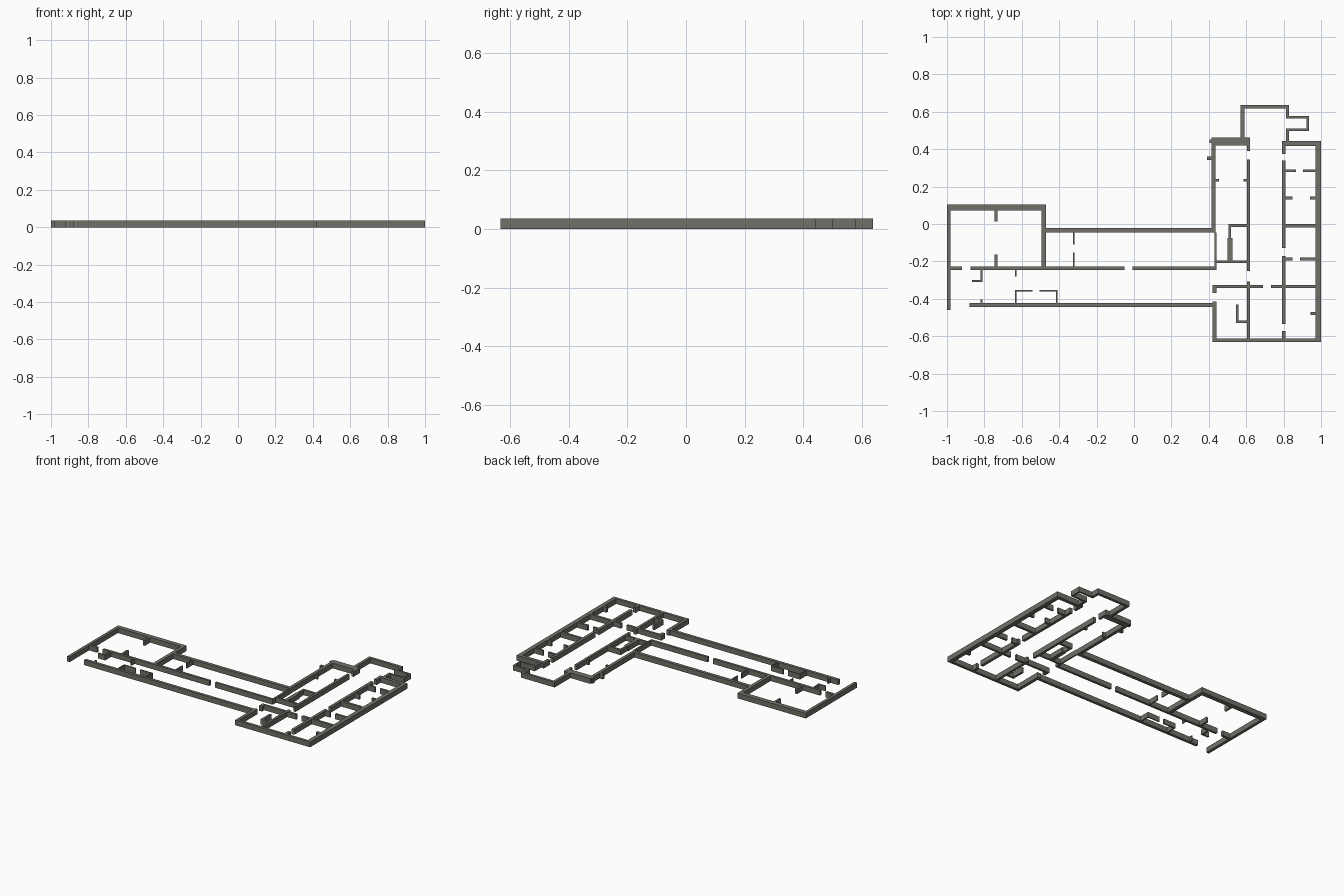
import bpy, bmesh, math

H = 0.036  # wall height

mat = bpy.data.materials.new("warm grey")
mat.diffuse_color = (0.165, 0.16, 0.14, 1)


def across(y0, y1, *spans):
    """Wall running along x, with gaps between the spans."""
    return [(a, b, y0, y1) for a, b in spans]


def along(x0, x1, *spans):
    """Wall running along y, with gaps between the spans."""
    return [(x0, x1, a, b) for a, b in spans]


def build(name, rects):
    """Merge wall footprints on a grid of their edges, then extrude upward."""
    xs = sorted({v for r in rects for v in r[:2]})
    ys = sorted({v for r in rects for v in r[2:]})
    bm = bmesh.new()
    verts = {}

    def vert(i, j):
        if (i, j) not in verts:
            verts[i, j] = bm.verts.new((xs[i], ys[j], 0))
        return verts[i, j]

    for i in range(len(xs) - 1):
        for j in range(len(ys) - 1):
            cx, cy = (xs[i] + xs[i + 1]) / 2, (ys[j] + ys[j + 1]) / 2
            if any(a < cx < b and c < cy < d for a, b, c, d in rects):
                bm.faces.new([vert(i, j), vert(i + 1, j), vert(i + 1, j + 1), vert(i, j + 1)])
    ext = bmesh.ops.extrude_face_region(bm, geom=bm.faces[:], use_keep_orig=True)
    top = [g for g in ext["geom"] if isinstance(g, bmesh.types.BMVert)]
    bmesh.ops.translate(bm, verts=top, vec=(0, 0, H))
    bmesh.ops.dissolve_limit(bm, angle_limit=math.radians(1), verts=bm.verts[:], edges=bm.edges[:])
    bmesh.ops.recalc_face_normals(bm, faces=bm.faces[:])
    me = bpy.data.meshes.new(name)
    bm.to_mesh(me)
    bm.free()
    me.materials.append(mat)
    bpy.context.collection.objects.link(bpy.data.objects.new(name, me))


# Left wing hall and the long corridor walls
build("left_wing_and_corridor_walls",
      along(-1, -0.98, (-0.46, 0.105))
      + across(0.073, 0.105, (-1, -0.47))
      + along(-0.495, -0.47, (-0.23, 0.105))
      + across(-0.045, -0.022, (-0.47, 0.42))
      + across(-0.245, -0.228, (-0.98, -0.92), (-0.875, -0.05), (-0.007, 0.43))
      + across(-0.443, -0.423, (-0.88, 0.42)))

# Thin partitions of the left wing
build("left_wing_partitions",
      along(-0.745, -0.73, (0.013, 0.073), (-0.228, -0.163))
      + along(-0.325, -0.317, (-0.11, -0.045), (-0.228, -0.153))
      + along(-0.82, -0.81, (-0.31, -0.245), (-0.423, -0.403))
      + across(-0.31, -0.3, (-0.867, -0.81))
      + along(-0.635, -0.627, (-0.28, -0.245), (-0.423, -0.352))
      + across(-0.36, -0.352, (-0.635, -0.542), (-0.505, -0.41))
      + along(-0.418, -0.41, (-0.423, -0.352)))

# Outer shell of the right wing
build("right_wing_outer_walls",
      along(0.415, 0.437, (-0.045, 0.463))
      + along(0.43, 0.44, (-0.245, -0.045))
      + across(0.42, 0.463, (0.415, 0.62))
      + across(0.433, 0.452, (0.405, 0.415))
      + across(0.343, 0.362, (0.39, 0.415))
      + along(0.42, 0.442, (-0.368, -0.327), (-0.632, -0.415))
      + across(-0.632, -0.613, (0.42, 1))
      + along(0.97, 1, (-0.632, 0.443))
      + across(0.418, 0.443, (0.79, 1)))

# Hall walls on both sides of the right wing's passage
build("right_wing_hall_walls",
      along(0.603, 0.62, (0.39, 0.42), (-0.25, 0.345), (-0.613, -0.308))
      + along(0.79, 0.81, (0.375, 0.418), (-0.128, 0.34), (-0.535, -0.17), (-0.613, -0.573))
      + across(-0.343, -0.327, (0.442, 0.69), (0.733, 0.97)))

# Small rooms west of the passage
build("west_room_partitions",
      across(0.227, 0.24, (0.437, 0.455), (0.585, 0.603))
      + across(-0.015, 0, (0.505, 0.603))
      + along(0.505, 0.518, (-0.2, 0))
      + along(0.5, 0.527, (-0.2, -0.075))
      + across(-0.208, -0.195, (0.44, 0.603))
      + along(0.545, 0.56, (-0.53, -0.43))
      + across(-0.53, -0.515, (0.545, 0.603)))

# Row of rooms east of the passage
build("east_room_partitions",
      across(0.277, 0.291, (0.81, 0.865), (0.903, 0.97))
      + across(0.132, 0.146, (0.81, 0.847), (0.94, 0.97))
      + across(-0.018, 0.0, (0.81, 0.97))
      + across(-0.195, -0.18, (0.81, 0.847), (0.887, 0.97))
      + across(-0.487, -0.47, (0.945, 0.97)))

# Rear annex with its side closet
build("rear_annex_walls",
      along(0.57, 0.59, (0.463, 0.637))
      + across(0.618, 0.637, (0.57, 0.83))
      + along(0.812, 0.83, (0.565, 0.637), (0.443, 0.51))
      + across(0.565, 0.578, (0.812, 0.935))
      + along(0.923, 0.935, (0.497, 0.578))
      + across(0.497, 0.51, (0.812, 0.935)))
